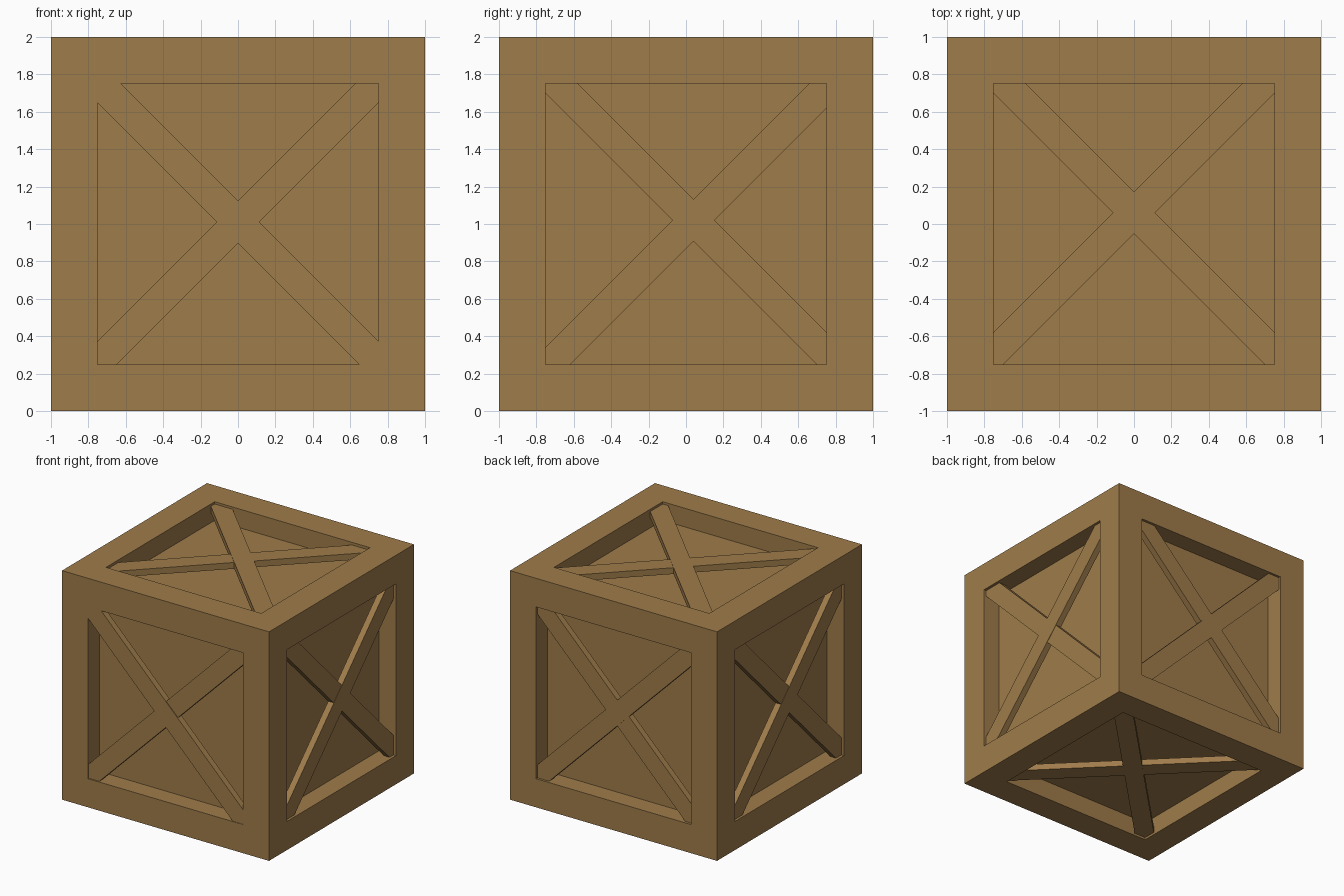
import bpy, bmesh, math
from mathutils import Vector, Matrix

if "Cube" in bpy.data.objects:
    bpy.data.objects.remove(bpy.data.objects["Cube"])

wood = bpy.data.materials.new("brown wood")
wood.diffuse_color = (0.345, 0.20, 0.069, 1)
wood.use_nodes = True
wood.node_tree.nodes["Principled BSDF"].inputs["Base Color"].default_value = wood.diffuse_color

FRAME = 0.25      # border width
DEPTH = 0.163     # panel recess
WIDTH = 0.16      # brace width
THICK = 0.055     # brace thickness


def add_object(name, bm):
    bmesh.ops.recalc_face_normals(bm, faces=bm.faces[:])
    mesh = bpy.data.meshes.new(name)
    bm.to_mesh(mesh)
    bm.free()
    mesh.materials.append(wood)
    obj = bpy.data.objects.new(name, mesh)
    bpy.context.collection.objects.link(obj)
    return obj


# crate body: cube with every side inset, then the panel pushed straight inward
bm = bmesh.new()
bmesh.ops.create_cube(bm, size=2, matrix=Matrix.Translation((0, 0, 1)))
for face in bm.faces[:]:
    n = face.normal.copy()
    bmesh.ops.inset_individual(bm, faces=[face], thickness=FRAME,
                               use_even_offset=True)
    panel = bmesh.ops.extrude_discrete_faces(bm, faces=[face])["faces"][0]
    bmesh.ops.translate(bm, verts=panel.verts[:], vec=-n * DEPTH)
add_object("crate_body", bm)


def brace(name, u, v, centre, angle, sink):
    """Diagonal plank on the side spanned by u and v, ends buried in the frame."""
    u, v = Vector(u), Vector(v)
    n = u.cross(v)
    along = u * math.cos(angle) + v * math.sin(angle)
    across = n.cross(along)
    rot = Matrix((along, across, n)).transposed().to_4x4()
    pos = (Vector((0, 0, 1)) + u * centre[0] + v * centre[1]
           + n * (1 - sink - THICK / 2))
    bm = bmesh.new()
    bmesh.ops.create_cube(bm, size=1, matrix=Matrix.Translation(pos) @ rot
                          @ Matrix.Diagonal((2.36, WIDTH, THICK, 1)))
    add_object(name, bm)


# crossed braces: side, horizontal axis, upward axis, crossing point, plank depths
X, Y, Z = (1, 0, 0), (0, 1, 0), (0, 0, 1)
SIDES = [
    ("front", X, Z, (0.0, 0.01), 0.004, 0.01),
    ("right", Y, Z, (0.04, 0.02), 0.025, 0.022),
    ("top", X, Y, (0.0, 0.06), 0.02, 0.023),
    ("back", (-1, 0, 0), Z, (0.02, 0.02), 0.023, 0.02),
    ("left", (0, -1, 0), Z, (0.03, 0.01), 0.025, 0.022),
    ("bottom", X, (0, -1, 0), (0.04, -0.04), 0.02, 0.023),
]
for side, u, v, c, falling, rising in SIDES:
    brace(side + "_falling_brace", u, v, c, -math.pi / 4, falling)
    brace(side + "_rising_brace", u, v, c, math.pi / 4, rising)
